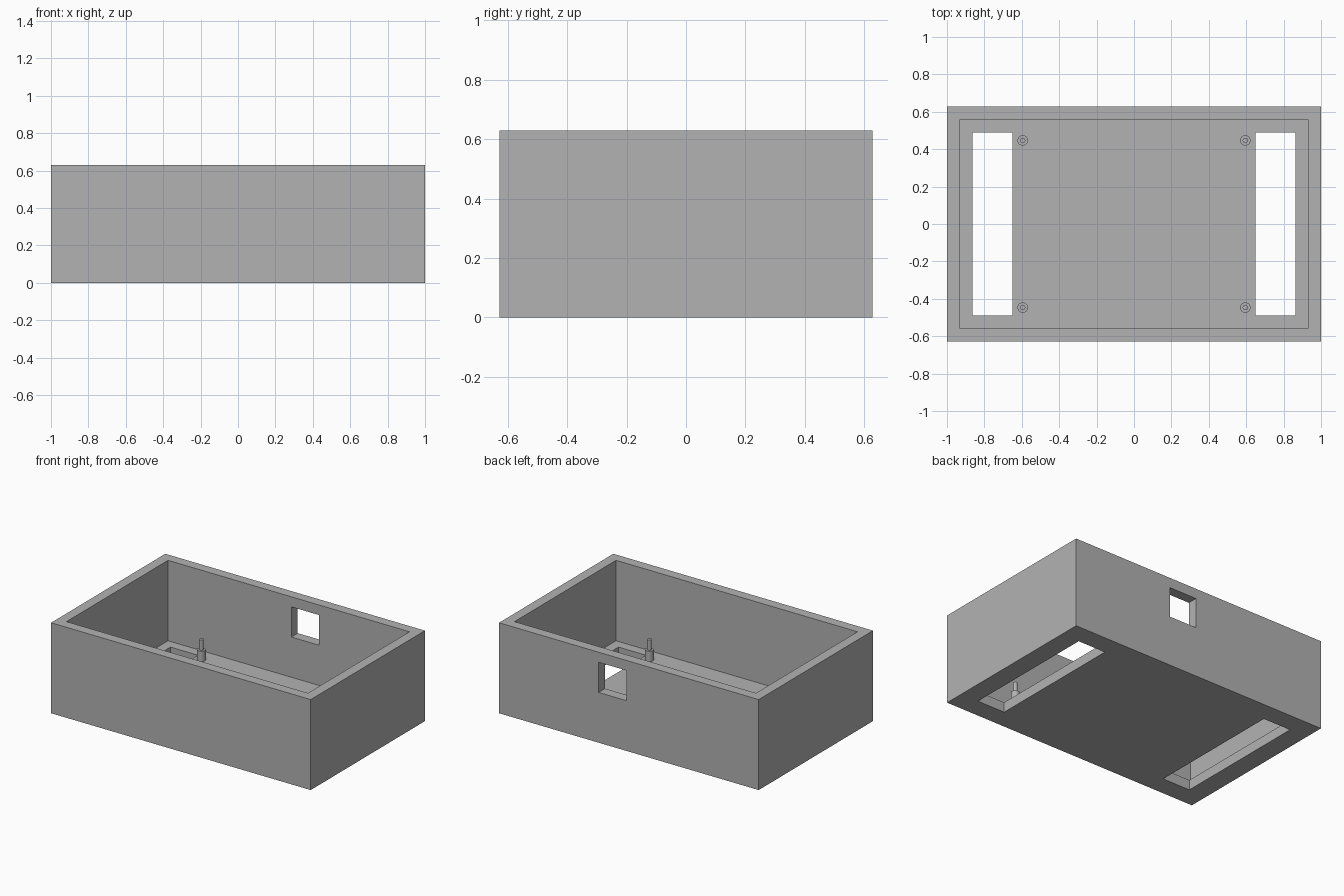
import bpy

if "Cube" in bpy.data.objects:
    bpy.data.objects.remove(bpy.data.objects["Cube"], do_unlink=True)

LENGTH, DEPTH, HEIGHT, WALL = 2.0, 1.257, 0.63, 0.07

grey = bpy.data.materials.new("plain grey")
grey.use_nodes = True
colour = (0.448, 0.448, 0.448, 1)
grey.diffuse_color = colour
grey.node_tree.nodes["Principled BSDF"].inputs["Base Color"].default_value = colour


def block(name, low, high):
    """Box between two opposite corners."""
    centre = [(a + b) / 2 for a, b in zip(low, high)]
    bpy.ops.mesh.primitive_cube_add(size=1, location=centre)
    obj = bpy.context.object
    obj.name = name
    obj.scale = [b - a for a, b in zip(low, high)]
    bpy.ops.object.transform_apply(location=True, rotation=False, scale=True)
    obj.data.materials.append(grey)
    return obj


def cut(target, cutter):
    """Subtract the cutter, then discard it."""
    cutter.hide_render = True
    mod = target.modifiers.new(cutter.name, "BOOLEAN")
    mod.operation = "DIFFERENCE"
    mod.solver = "EXACT"
    mod.object = cutter
    bpy.context.view_layer.objects.active = target
    bpy.ops.object.modifier_apply(modifier=mod.name)
    bpy.data.objects.remove(cutter, do_unlink=True)


def post(name, x, y, radius, bottom, top):
    bpy.ops.mesh.primitive_cylinder_add(
        vertices=32, radius=radius, depth=top - bottom,
        location=(x, y, (bottom + top) / 2))
    obj = bpy.context.object
    obj.name = name
    obj.data.materials.append(grey)
    bpy.ops.object.shade_smooth_by_angle()


# Open box with a hollow interior
hx, hy = LENGTH / 2, DEPTH / 2
case = block("open_case", (-hx, -hy, 0), (hx, hy, HEIGHT))
cut(case, block("cavity", (WALL - hx, WALL - hy, WALL),
                (hx - WALL, hy - WALL, HEIGHT + 0.1)))

# Two long slots through the floor
for side in (-1, 1):
    inner, outer = sorted((side * 0.65, side * 0.863))
    cut(case, block("floor_slot", (inner, -0.49, -0.1), (outer, 0.49, WALL + 0.1)))

# Square port in the back wall
cut(case, block("back_port", (0.02, hy - 0.15, 0.35), (0.233, hy + 0.1, 0.56)))

# Stepped mounting posts at the floor corners
for x, x_name in ((-0.595, "right"), (0.595, "left")):
    for y, y_name in ((-0.447, "front"), (0.447, "back")):
        label = y_name + "_" + x_name
        post(label + "_standoff", x, y, 0.028, WALL, 0.142)
        post(label + "_pin", x, y, 0.014, 0.142, 0.213)
